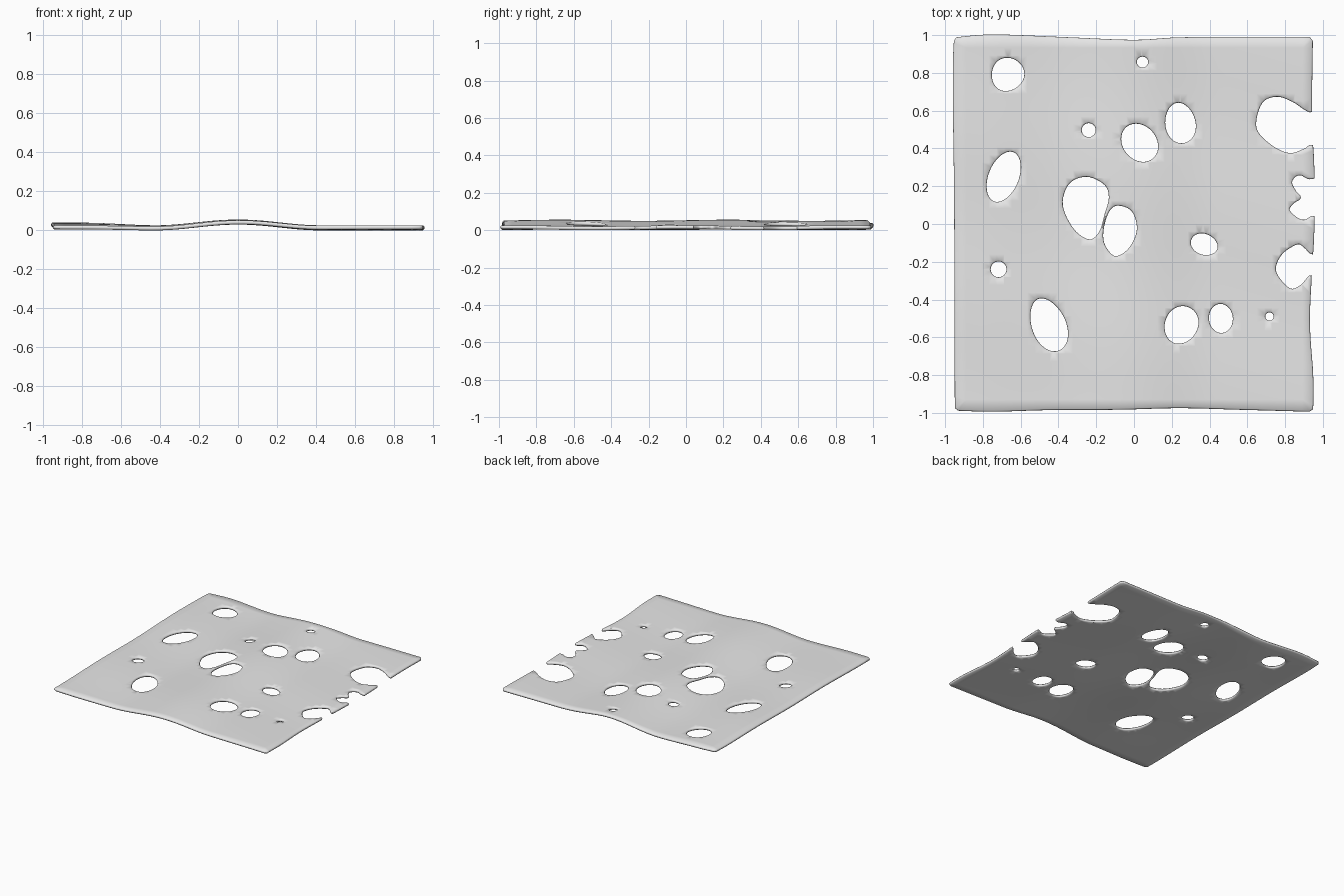
import bpy
import bmesh
import math
from mathutils import Vector
from mathutils.geometry import delaunay_2d_cdt

if "Cube" in bpy.data.objects:
    bpy.data.objects.remove(bpy.data.objects["Cube"])

THICK = 0.02
BULGE = 0.006


def smooth(points, closed=True, steps=6):
    """Catmull-Rom curve through a few control points."""
    pts = [Vector(p) for p in points]
    if closed:
        pts = [pts[-1]] + pts + pts[:2]
    else:
        pts = [pts[0]] + pts + [pts[-1]]
    curve = []
    for a, b, c, d in zip(pts, pts[1:], pts[2:], pts[3:]):
        for i in range(steps):
            t = i / steps
            curve.append(0.5 * (2 * b + (c - a) * t
                                + (2 * a - 5 * b + 4 * c - d) * t ** 2
                                + (3 * b - a - 3 * c + d) * t ** 3))
    if not closed:
        curve.append(pts[-1])
    return curve


def egg(x, y, long, short, tilt, taper):
    """Tilted oval that narrows towards its tilt direction."""
    turn = math.radians(tilt)
    count = 24 if long < 0.05 else 40
    loop = []
    for i in range(count):
        t = math.tau * i / count
        u = long * math.cos(t)
        v = short * math.sin(t) * (1 - taper * math.cos(t))
        loop.append(Vector((x + u * math.cos(turn) - v * math.sin(turn),
                            y + u * math.sin(turn) + v * math.cos(turn))))
    return loop


def grow(loop, amount):
    """Move a loop outwards from its middle, leaving room for the round rim."""
    middle = sum(loop, Vector((0, 0))) / len(loop)
    return [p + (p - middle).normalized() * amount for p in loop]


def inside(p, loop):
    result = False
    for a, b in zip(loop, loop[1:] + loop[:1]):
        if (a.y > p.y) != (b.y > p.y):
            if p.x < a.x + (b.x - a.x) * (p.y - a.y) / (b.y - a.y):
                result = not result
    return result


def bend(x, y):
    """Gentle ridge along the middle, with the left side lifted a little."""
    ridge = 0.5 + 0.5 * math.cos(math.pi * min(abs(x) / 0.43, 1))
    lift = min(max(-x - 0.4, 0) / 0.4, 1)
    lift = lift * lift * (3 - 2 * lift)
    ripple = 0.003 * math.sin(7 * y + 2 * x)
    return 0.03 * ridge + lift * (0.011 + 0.006 * y) + ripple


# Slightly wavy outer edge, one curve per side
sides = [
    [(-.94, .985), (-.74, 1), (-.34, .985), (0, .972), (.24, .985), (.6, .987), (.93, .987)],
    [(.943, .97), (.94, .6), (.955, .19), (.95, -.08), (.928, -.5), (.945, -.8), (.945, -.98)],
    [(.93, -.99), (.56, -.98), (.24, -.972), (-.08, -.98), (-.45, -.982), (-.74, -.99), (-.93, -.985)],
    [(-.945, -.975), (-.947, -.4), (-.95, .2), (-.955, .6), (-.955, .85), (-.95, .97)],
]
outline = grow([p for side in sides for p in smooth(side, False)], -BULGE / 2)

# Oval holes: centre, half length, half width, tilt, taper
eggs = [
    (-.67, .79, .092, .088, -120, .1),
    (.045, .857, .033, .032, 0, 0),
    (-.24, .497, .04, .04, 0, 0),
    (.03, .43, .112, .092, -50, 0),
    (.245, .535, .111, .083, 100, .08),
    (-.69, .25, .143, .083, 68, 0),
    (.372, -.108, .076, .058, -20, .05),
    (-.717, -.24, .045, .045, 0, 0),
    (-.452, -.533, .15, .093, 112, .08),
    (.25, -.535, .105, .09, 65, -.05),
    (.46, -.5, .08, .066, 95, 0),
    (.717, -.49, .025, .025, 0, 0),
]

# Two large neighbouring holes with a thin bridge between them
pair = [
    [(-.25, .253), (-.155, .21), (-.13, .14), (-.153, .05), (-.18, -.04),
     (-.235, -.085), (-.32, -.03), (-.38, .1), (-.345, .215)],
    [(-.09, .1), (-.01, .07), (.018, -.03), (-.025, -.13), (-.1, -.173),
     (-.155, -.115), (-.165, -.04), (-.138, .06)],
]

# Holes that break through the right edge
bites = [
    [(.755, .677), (.84, .65), (.93, .595), (1.02, .6), (1.02, .42), (.935, .415),
     (.9, .395), (.82, .373), (.72, .42), (.645, .51), (.675, .64)],
    [(.885, .26), (.93, .24), (1.02, .24), (1.02, .04), (.945, .04), (.905, .02),
     (.865, .03), (.82, .075), (.845, .115), (.88, .14), (.855, .17), (.833, .215), (.85, .25)],
    [(.865, -.105), (.905, -.125), (.945, -.16), (1.02, -.16), (1.02, -.27), (.94, -.27),
     (.885, -.325), (.83, -.345), (.77, -.29), (.748, -.23), (.785, -.155)],
]
holes = [egg(*e) for e in eggs] + [smooth(p) for p in pair + bites]
holes = [grow(h, BULGE / 2) for h in holes]

# Triangulate the outline, the holes and a regular grid of inner points
coords, edges = [], []
for loop in [outline] + holes:
    start, n = len(coords), len(loop)
    coords += loop
    edges += [(start + i, start + (i + 1) % n) for i in range(n)]
for i in range(-22, 23):
    for j in range(-23, 24):
        coords.append(Vector((i * 0.0405 + 0.0013, j * 0.0405 + 0.0017)))
verts, _, tris, *_ = delaunay_2d_cdt(coords, edges, [], 0, 1e-5, False)

# Keep only the triangles that belong to the sheet
bm = bmesh.new()
made = {}
for tri in tris:
    centre = sum((verts[i] for i in tri), Vector((0, 0))) / len(tri)
    if not inside(centre, outline) or any(inside(centre, h) for h in holes):
        continue
    for i in tri:
        if i not in made:
            made[i] = bm.verts.new((verts[i].x, verts[i].y, 0))
    bm.faces.new([made[i] for i in tri])

# Thicken the sheet
grown = bmesh.ops.extrude_face_region(bm, geom=bm.faces[:], use_keep_orig=True)
for v in grown["geom"]:
    if isinstance(v, bmesh.types.BMVert):
        v.co.z = THICK
bmesh.ops.recalc_face_normals(bm, faces=bm.faces[:])

# Round every rim by bulging its middle rows
walls = [e for e in bm.edges if abs(e.verts[0].co.z - e.verts[1].co.z) > THICK / 2]
bmesh.ops.subdivide_edges(bm, edges=walls, cuts=3)
bm.normal_update()
rim = [(v, v.normal.copy()) for v in bm.verts if 0.001 < v.co.z < THICK - 0.001]
for v, normal in rim:
    v.co += normal * BULGE * math.sin(math.pi * v.co.z / THICK)

# Bend the sheet and rest it on the ground
for v in bm.verts:
    v.co.z += bend(v.co.x, v.co.y)
low = min(v.co.z for v in bm.verts)
for v in bm.verts:
    v.co.z -= low

mesh = bpy.data.meshes.new("cheese_slice")
bm.to_mesh(mesh)
bm.free()
cheese_slice = bpy.data.objects.new("cheese_slice", mesh)
bpy.context.collection.objects.link(cheese_slice)

# Plain pale grey material
grey = bpy.data.materials.new("pale_grey")
grey.use_nodes = True
grey.diffuse_color = (0.8, 0.8, 0.8, 1)
grey.node_tree.nodes["Principled BSDF"].inputs["Base Color"].default_value = (0.8, 0.8, 0.8, 1)
mesh.materials.append(grey)

bpy.ops.object.select_all(action="DESELECT")
cheese_slice.select_set(True)
bpy.context.view_layer.objects.active = cheese_slice
bpy.ops.object.shade_smooth_by_angle(angle=math.radians(60))
